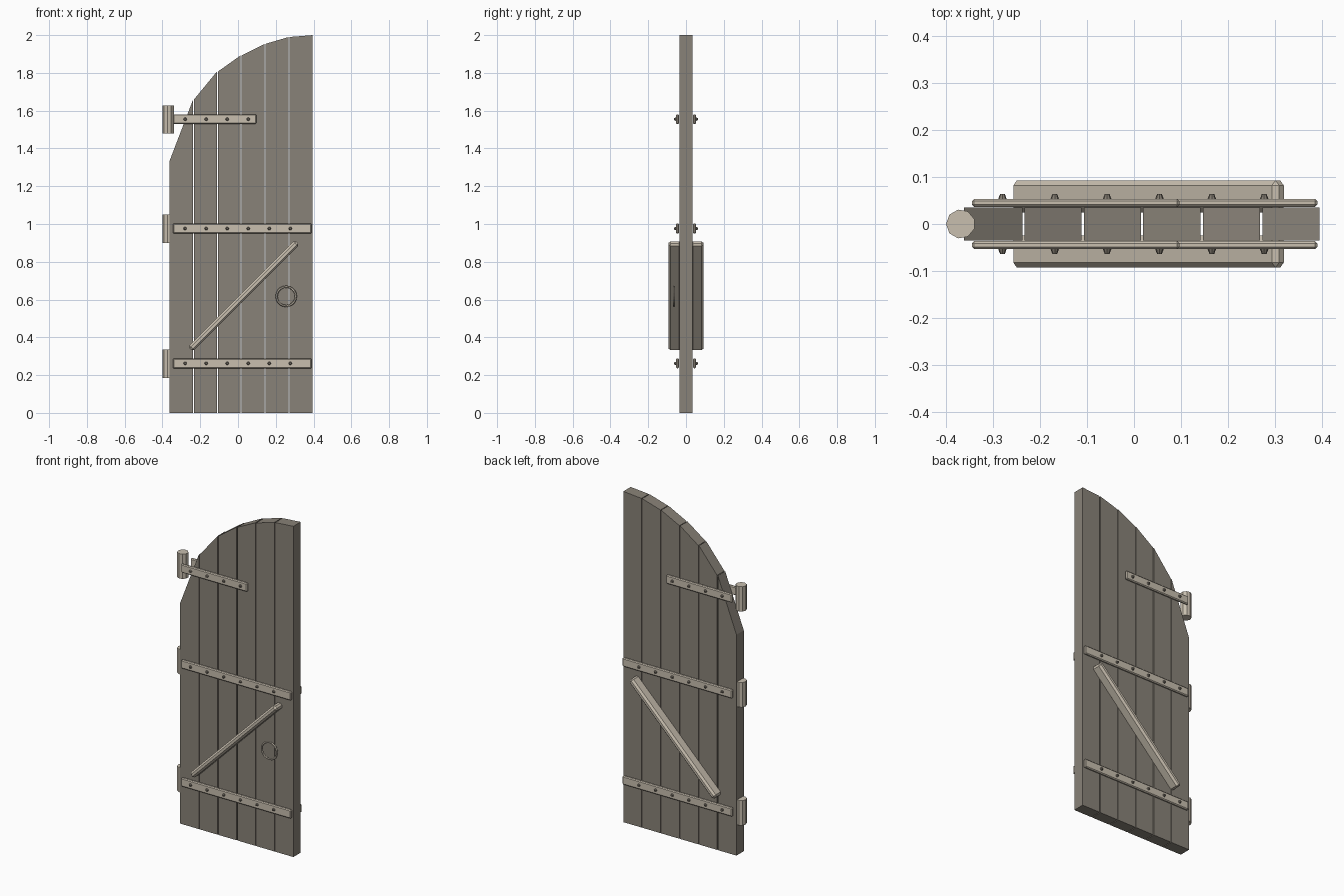
import bpy, bmesh, math
from mathutils import Matrix

if "Cube" in bpy.data.objects:
    bpy.data.objects.remove(bpy.data.objects["Cube"])


def material(name, rgb):
    m = bpy.data.materials.new(name)
    m.diffuse_color = (*rgb, 1)
    m.use_nodes = True
    m.node_tree.nodes["Principled BSDF"].inputs["Base Color"].default_value = m.diffuse_color
    return m


WOOD = material("weathered_wood", (0.25, 0.225, 0.188))
IRON = material("pale_iron", (0.58, 0.52, 0.43))
DARK = material("dark_iron", (0.22, 0.195, 0.16))


def finish(name, bm, mat):
    bmesh.ops.recalc_face_normals(bm, faces=bm.faces)
    me = bpy.data.meshes.new(name)
    bm.to_mesh(me)
    bm.free()
    me.materials.append(mat)
    ob = bpy.data.objects.new(name, me)
    bpy.context.collection.objects.link(ob)
    return ob


def bar(name, centre, size, mat, bevel, tilt=0.0):
    bm = bmesh.new()
    bmesh.ops.create_cube(bm, size=1, matrix=Matrix.Diagonal((*size, 1)))
    bmesh.ops.bevel(bm, geom=bm.edges[:], offset=bevel, segments=1,
                    affect='EDGES', profile=0.5)
    bmesh.ops.transform(bm, verts=bm.verts, matrix=Matrix.Translation(centre)
                        @ Matrix.Rotation(-tilt, 4, 'Y'))
    return finish(name, bm, mat)


# Planks: each top edge follows one chord of the arch
HALF = 0.035
GAP = 0.0025
edges = [-0.362, -0.235, -0.109, 0.017, 0.144, 0.271, 0.395]
tops = [1.335, 1.66, 1.807, 1.893, 1.954, 1.99, 2.0]
for i in range(6):
    x0 = edges[i] + (GAP if i else 0)
    x1 = edges[i + 1] - (GAP if i < 5 else 0)
    bm = bmesh.new()
    outline = [(x0, 0), (x1, 0), (x1, tops[i + 1]), (x0, tops[i])]
    face = bm.faces.new([bm.verts.new((x, -HALF, z)) for x, z in outline])
    out = bmesh.ops.extrude_face_region(bm, geom=[face])
    moved = [v for v in out["geom"] if isinstance(v, bmesh.types.BMVert)]
    bmesh.ops.translate(bm, verts=moved, vec=(0, 2 * HALF, 0))
    finish(f"plank_{i + 1}", bm, WOOD)

# Straps with rivets on both faces, plus a hinge barrel at each level
levels = [("lower", 0.262, 0.39, 6), ("middle", 0.976, 0.39, 6),
          ("upper", 1.555, 0.097, 4)]
for level, z, end, count in levels:
    for side, s in (("front", -1), ("back", 1)):
        start = -0.345
        bar(f"{level}_strap_{side}", ((start + end) / 2, s * 0.045, z),
            (end - start, 0.017, 0.052), IRON, 0.005)
        bm = bmesh.new()
        for k in range(count):
            # Domed rivet: short shank tapering to a smaller head
            mat = (Matrix.Translation((-0.28 + 0.1114 * k, s * 0.058, z))
                   @ Matrix.Rotation(-s * math.pi / 2, 4, 'X'))
            bmesh.ops.create_cone(bm, cap_ends=True, segments=8, radius1=0.0095,
                                  radius2=0.005, depth=0.012, matrix=mat)
        finish(f"{level}_rivets_{side}", bm, DARK)
    bm = bmesh.new()
    bmesh.ops.create_cone(bm, cap_ends=True, segments=9, radius1=0.031,
                          radius2=0.031, depth=0.15,
                          matrix=Matrix.Translation((-0.369, 0, z - 0.002))
                          @ Matrix.Rotation(math.pi / 2, 4, 'Z'))
    finish(f"{level}_hinge_barrel", bm, IRON)

# Diagonal braces
for side, s in (("front", -1), ("back", 1)):
    bar(f"brace_{side}", (0.031, s * 0.059, 0.62), (0.8, 0.068, 0.036),
        IRON, 0.011, math.radians(45))

# Ring handle
bpy.ops.mesh.primitive_torus_add(
    location=(0.255, -0.064, 0.617), rotation=(math.pi / 2, 0, 0),
    major_segments=20, minor_segments=6, major_radius=0.051, minor_radius=0.006)
ring = bpy.context.object
ring.name = "ring_handle"
ring.data.materials.append(IRON)
